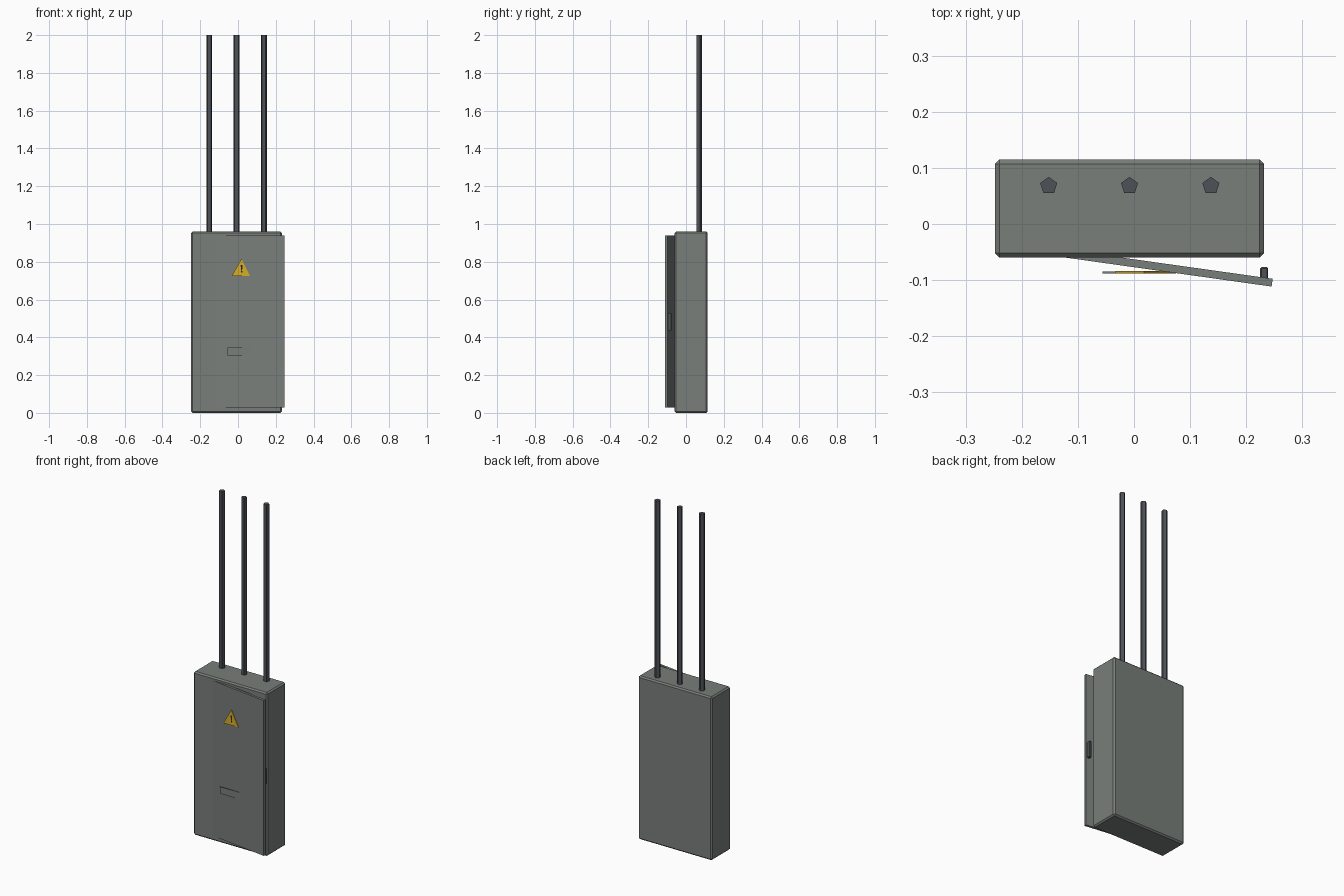
import bpy, bmesh, math
from mathutils import Matrix, Vector

if "Cube" in bpy.data.objects:
    bpy.data.objects.remove(bpy.data.objects["Cube"])


def material(name, rgb):
    m = bpy.data.materials.new(name)
    m.diffuse_color = (*rgb, 1)
    m.use_nodes = True
    m.node_tree.nodes["Principled BSDF"].inputs["Base Color"].default_value = m.diffuse_color
    return m


GREY = material("cabinet grey", (0.19, 0.21, 0.195))
DARK = material("dark conduit grey", (0.075, 0.082, 0.095))
YELLOW = material("warning yellow", (0.68, 0.42, 0.02))
BLACK = material("symbol black", (0.02, 0.02, 0.02))


def finish(bm, name, mat):
    bmesh.ops.recalc_face_normals(bm, faces=bm.faces)
    me = bpy.data.meshes.new(name)
    bm.to_mesh(me)
    bm.free()
    me.materials.append(mat)
    ob = bpy.data.objects.new(name, me)
    bpy.context.collection.objects.link(ob)
    return ob


def box(name, lo, hi, mat, bevel=0, matrix=Matrix()):
    lo, hi = Vector(lo), Vector(hi)
    bm = bmesh.new()
    bmesh.ops.create_cube(bm, size=1)
    bmesh.ops.scale(bm, vec=hi - lo, verts=bm.verts)
    bmesh.ops.translate(bm, vec=(lo + hi) / 2, verts=bm.verts)
    if bevel:
        bmesh.ops.bevel(bm, geom=bm.edges[:], offset=bevel, segments=1, affect='EDGES')
    bm.transform(matrix)
    return finish(bm, name, mat)


def prism(name, points, y0, y1, mat):
    """Extrude an (x, z) outline along y."""
    bm = bmesh.new()
    face = bm.faces.new([bm.verts.new((x, y0, z)) for x, z in points])
    ext = bmesh.ops.extrude_face_region(bm, geom=[face])
    verts = [v for v in ext["geom"] if isinstance(v, bmesh.types.BMVert)]
    bmesh.ops.translate(bm, vec=(0, y1 - y0, 0), verts=verts)
    return finish(bm, name, mat)


# Chamfered cabinet body
box("cabinet_body", (-0.248, -0.06, 0), (0.232, 0.115, 0.96), GREY, 0.008)

# Door ajar, hinged on the left and sunk into the cabinet front
hinge = Matrix.Translation((-0.235, -0.044, 0)) @ Matrix.Rotation(math.radians(-8), 4, 'Z')
box("door", (0, 0, 0.028), (0.485, 0.014, 0.94), GREY, 0, hinge)

# Latch on the inner side of the door edge
box("door_latch", (0.225, -0.098, 0.435), (0.239, -0.077, 0.53), DARK, 0.002)

# Three five-sided conduits rising from the top
for i, x in enumerate((-0.152, -0.008, 0.137)):
    bm = bmesh.new()
    ring = [math.radians(90 + 72 * k) for k in range(5)]
    face = bm.faces.new([bm.verts.new((x + 0.016 * math.cos(a), 0.068 + 0.016 * math.sin(a), 0.94))
                         for a in ring])
    ext = bmesh.ops.extrude_face_region(bm, geom=[face])
    bmesh.ops.translate(bm, vec=(0, 0, 1.06),
                        verts=[v for v in ext["geom"] if isinstance(v, bmesh.types.BMVert)])
    finish(bm, f"conduit_{i + 1}", DARK)

# Warning triangle with a bar-and-dot pictogram
prism("warning_plate", [(-0.033, 0.725), (0.063, 0.725), (0.018, 0.815)], -0.084, -0.088, YELLOW)
prism("warning_bar", [(0.016, 0.755), (0.022, 0.755), (0.024, 0.783), (0.014, 0.783)],
      -0.087, -0.0885, BLACK)
prism("warning_dot", [(0.015, 0.743), (0.023, 0.743), (0.023, 0.75), (0.015, 0.75)],
      -0.087, -0.0885, BLACK)

# Blank name plate
box("name_plate", (-0.056, -0.088, 0.305), (0.075, -0.085, 0.345), GREY)
